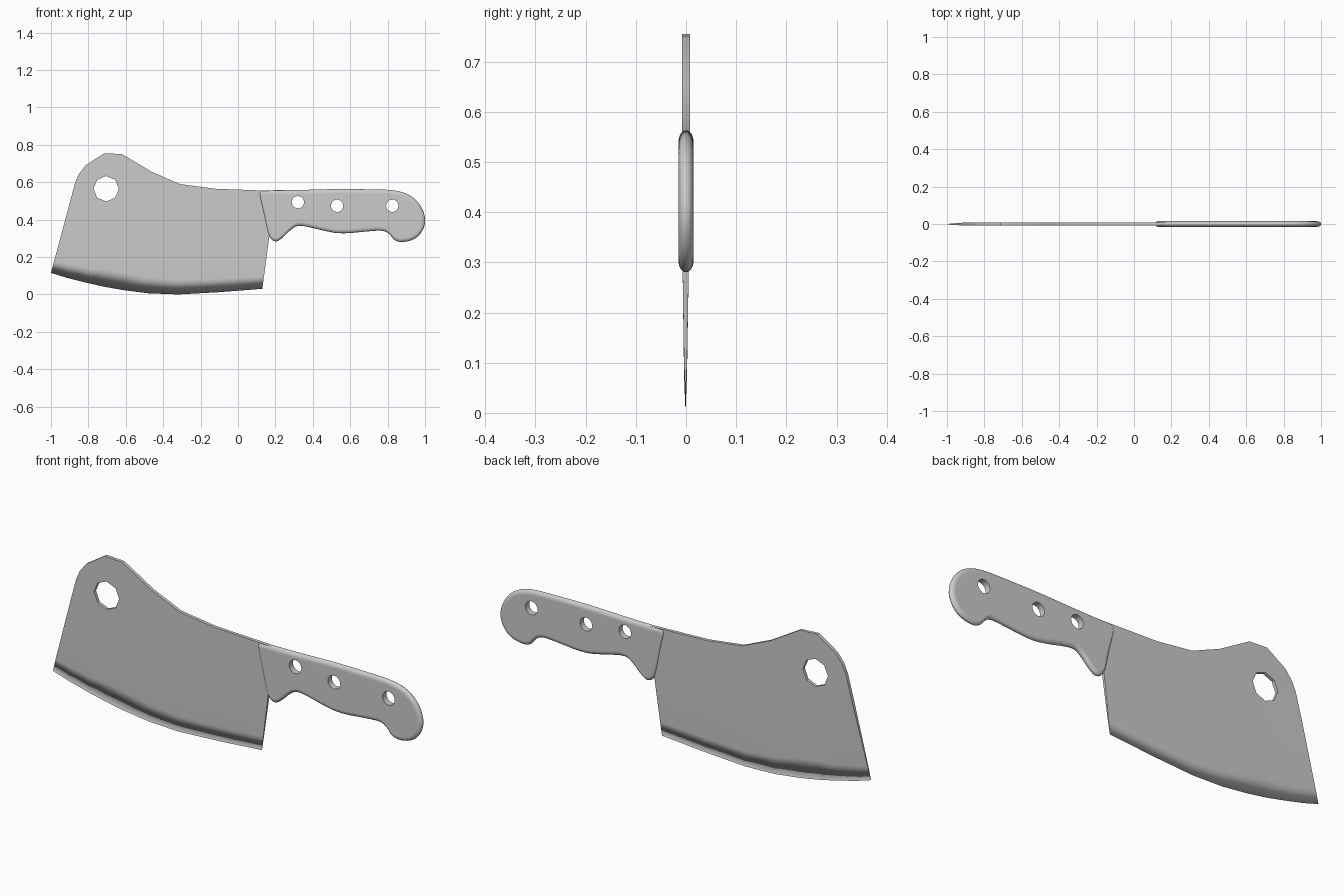
import bpy, bmesh, math
from mathutils import Vector

if "Cube" in bpy.data.objects:
    bpy.data.objects.remove(bpy.data.objects["Cube"])

GREY = (0.6, 0.6, 0.6, 1)
steel = bpy.data.materials.new("plain grey")
steel.use_nodes = True
steel.diffuse_color = GREY
for node in steel.node_tree.nodes:
    if node.type == 'BSDF_PRINCIPLED':
        node.inputs["Base Color"].default_value = GREY


def loft(name, rings):
    """Skin equal-sized closed loops and cap both ends."""
    bm = bmesh.new()
    loops = [[bm.verts.new(p) for p in ring] for ring in rings]
    n = len(loops[0])
    for a, b in zip(loops, loops[1:]):
        for i in range(n):
            j = (i + 1) % n
            bm.faces.new((a[i], a[j], b[j], b[i]))
    bm.faces.new(loops[0])
    bm.faces.new(loops[-1])
    bmesh.ops.recalc_face_normals(bm, faces=bm.faces)
    mesh = bpy.data.meshes.new(name)
    bm.to_mesh(mesh)
    bm.free()
    mesh.materials.append(steel)
    obj = bpy.data.objects.new(name, mesh)
    bpy.context.collection.objects.link(obj)
    return obj


def drill(obj, x, z, radius, sides):
    """Cut a hole straight through from front to back."""
    rings = [[(x + radius * math.cos(math.tau * k / sides), y,
               z + radius * math.sin(math.tau * k / sides))
              for k in range(sides)] for y in (-0.1, 0.1)]
    cutter = loft("hole_cutter", rings)
    cutter.hide_render = True
    mod = obj.modifiers.new("hole", 'BOOLEAN')
    mod.operation = 'DIFFERENCE'
    mod.solver = 'EXACT'
    mod.object = cutter
    bpy.context.view_layer.update()
    deps = bpy.context.evaluated_depsgraph_get()
    cut_mesh = bpy.data.meshes.new_from_object(obj.evaluated_get(deps))
    obj.modifiers.clear()
    obj.data = cut_mesh
    bpy.data.objects.remove(cutter)


def smooth(obj, degrees):
    bpy.ops.object.select_all(action='DESELECT')
    obj.select_set(True)
    bpy.context.view_layer.objects.active = obj
    bpy.ops.object.shade_smooth_by_angle(angle=math.radians(degrees))


# Blade: spine and cutting edge joined by a tapering wedge section
spine = [(-.87, .6), (-.85, .645), (-.815, .69), (-.715, .755), (-.62, .75),
         (-.46, .655), (-.31, .59), (-.12, .565), (.2, .553)]
edge = [(-1, .115), (-.92, .09), (-.8, .06), (-.72, .042), (-.62, .024),
        (-.48, .006), (-.32, 0), (-.1, .012), (.13, .03)]
EDGE_Y = -.001
# height fraction, front depth, back depth
section = [(.13, -.004, .002), (.45, -.0065, .005), (.75, -.008, .008), (1, -.008, .008)]
profile = ([(0, EDGE_Y)] + [(t, f) for t, f, b in section]
           + [(t, b) for t, f, b in reversed(section)])
rings = []
for (x0, z0), (x1, z1) in zip(edge, spine):
    rings.append([(x0 + (x1 - x0) * t, y, z0 + (z1 - z0) * t) for t, y in profile])
blade = loft("blade", rings)
drill(blade, -.705, .565, .068, 8)
smooth(blade, 30)
# The honed edge is shaded softly all the way round
for e in blade.data.edges:
    if all(abs(blade.data.vertices[v].co.y - EDGE_Y) < 1e-5 for v in e.vertices):
        e.use_edge_sharp = False

# Handle: corner-cut outline, rounded over towards both flat sides
outline = [(.110, .551), (.13, .557), (.3, .557), (.52, .564), (.7, .562),
           (.84, .559), (.925, .531), (.982, .473), (1.006, .395), (.985, .332),
           (.942, .292), (.88, .278), (.838, .286), (.815, .318), (.78, .343),
           (.7, .338), (.55, .323), (.46, .34), (.39, .358), (.32, .371),
           (.28, .345), (.24, .303), (.203, .278), (.168, .3), (.149, .37), (.13, .46)]
curve = [Vector(p) for p in outline]
for _ in range(2):
    curve = [p.lerp(q, f) for p, q in zip(curve, curve[1:] + curve[:1]) for f in (.25, .75)]

ROUND_IN, HALF = 0.022, 0.015
inward = [(Vector((min(max(p.x, .21), .9), .42)) - p).normalized() for p in curve]
rings = []
for k in range(-5, 6):
    angle = k / 5 * math.pi / 2
    inset = ROUND_IN * (1 - math.cos(angle))
    ring = [p + n * inset for p, n in zip(curve, inward)]
    rings.append([(p.x, HALF * math.sin(angle), p.y) for p in ring])
handle = loft("handle", rings)
for x, z in ((.32, .493), (.53, .474), (.825, .474)):
    drill(handle, x, z, .033, 20)
smooth(handle, 40)
weighted = handle.modifiers.new("weighted normals", 'WEIGHTED_NORMAL')
weighted.keep_sharp = True
